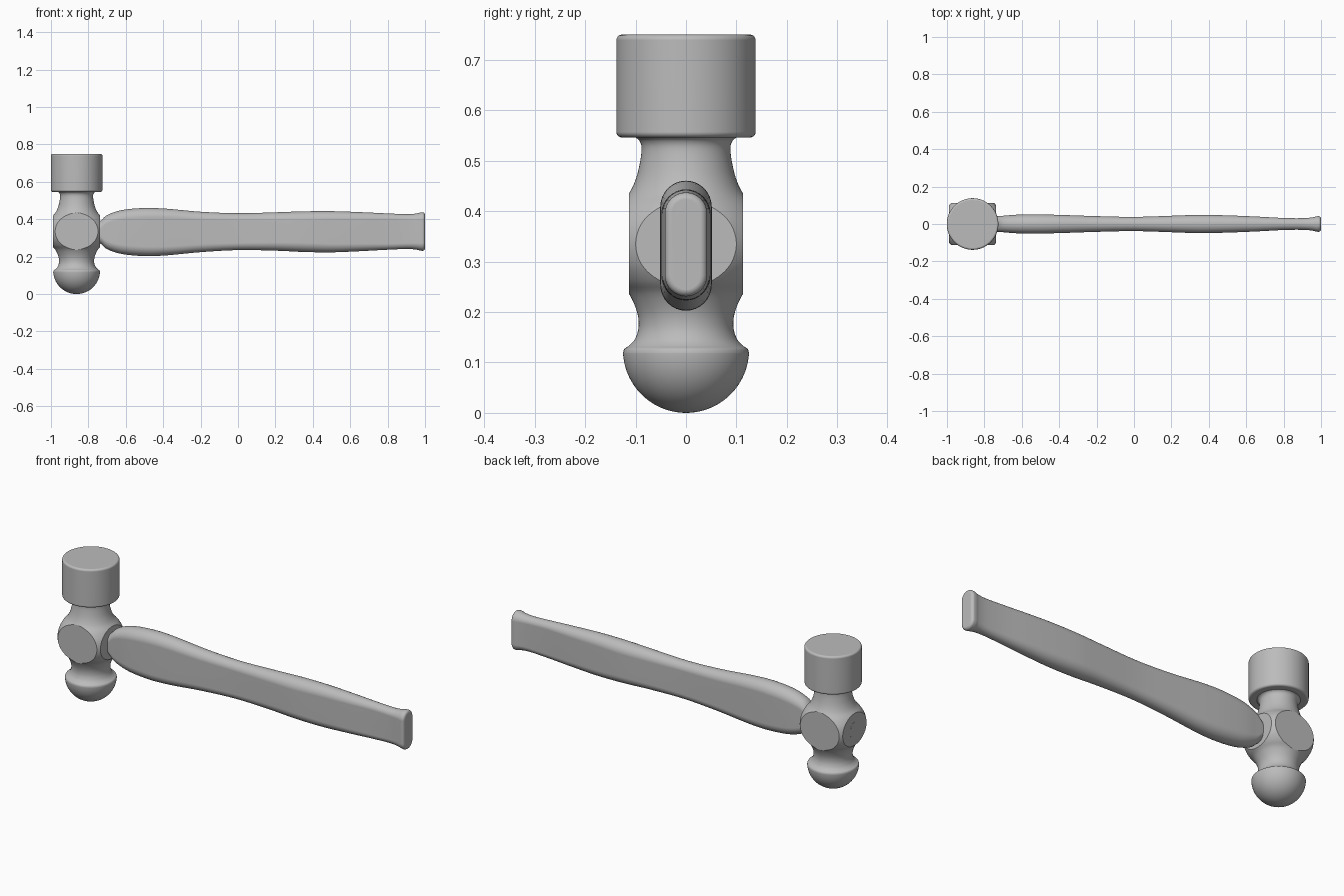
import bpy, bmesh
from math import sin, cos, pi, radians
from mathutils import Vector

if "Cube" in bpy.data.objects:
    bpy.data.objects.remove(bpy.data.objects["Cube"], do_unlink=True)

steel = bpy.data.materials.new("plain grey")
steel.use_nodes = True
GREY = (0.5, 0.5, 0.5, 1)
steel.diffuse_color = GREY
steel.node_tree.nodes["Principled BSDF"].inputs["Base Color"].default_value = GREY

HEAD_X = -0.863


def smooth_path(pts, steps):
    """Catmull-Rom curve through tuples of any length."""
    pts = [Vector(p) for p in pts]
    pts = [2 * pts[0] - pts[1]] + pts + [2 * pts[-1] - pts[-2]]
    out = []
    for a, b, c, d in zip(pts, pts[1:], pts[2:], pts[3:]):
        for i in range(steps):
            t = i / steps
            out.append(0.5 * (2 * b + (c - a) * t + (2 * a - 5 * b + 4 * c - d) * t * t
                              + (3 * b - a - 3 * c + d) * t ** 3))
    return out + [pts[-2]]


def loft(bm, rings):
    """Skin a list of closed rings and cap both ends."""
    rows = [[bm.verts.new(p) for p in ring] for ring in rings]
    n = len(rows[0])
    for a, b in zip(rows, rows[1:]):
        for i in range(n):
            j = (i + 1) % n
            bm.faces.new((a[i], a[j], b[j], b[i]))
    bm.faces.new(rows[0][::-1])
    bm.faces.new(rows[-1])


def finish(bm, name):
    bmesh.ops.recalc_face_normals(bm, faces=bm.faces)
    mesh = bpy.data.meshes.new(name)
    bm.to_mesh(mesh)
    bm.free()
    obj = bpy.data.objects.new(name, mesh)
    bpy.context.collection.objects.link(obj)
    mesh.materials.append(steel)
    bpy.ops.object.select_all(action='DESELECT')
    obj.select_set(True)
    bpy.context.view_layer.objects.active = obj
    bpy.ops.object.shade_smooth_by_angle(angle=radians(25))
    normals = obj.modifiers.new("flat_face_normals", 'WEIGHTED_NORMAL')
    normals.keep_sharp = True
    return obj


# Hammer head: turned profile (radius, height) of ball, waist, body, neck and face
BALL, FACE, EDGE, TOP, UNDER = 0.125, 0.138, 0.011, 0.75, 0.546
profile = [(BALL * sin(a), BALL - BALL * cos(a))
           for a in (pi / 2 * (i + 0.15) / 20 for i in range(19))]
profile += smooth_path([(BALL, 0.118), (0.122, 0.127), (0.112, 0.134), (0.101, 0.147),
                        (0.094, 0.17), (0.097, 0.2), (0.113, 0.236), (0.136, 0.262),
                        (0.154, 0.295), (0.161, 0.335), (0.154, 0.375), (0.136, 0.408),
                        (0.113, 0.435), (0.099, 0.465), (0.091, 0.498), (0.088, 0.525),
                        (0.092, 0.539), (0.1, UNDER)], 4)
quarter = [pi / 2 * i / 5 for i in range(6)]
profile += [(FACE - EDGE + EDGE * sin(a), UNDER + EDGE - EDGE * cos(a)) for a in quarter]
profile += [(FACE - EDGE + EDGE * cos(a), TOP - EDGE + EDGE * sin(a)) for a in quarter]

SIDES = 80
bm = bmesh.new()
loft(bm, [[(HEAD_X + r * cos(2 * pi * i / SIDES), r * sin(2 * pi * i / SIDES), z)
           for i in range(SIDES)] for r, z in profile])

# Four ground flats around the body only
for axis, dist in (((1, 0, 0), 0.126), ((0, 1, 0), 0.113)):
    for side in (1, -1):
        normal = Vector(axis) * side
        body = [f for f in bm.faces if 0.2 < f.calc_center_median().z < 0.5]
        geom = body + list({e for f in body for e in f.edges}) + list({v for f in body for v in f.verts})
        bmesh.ops.bisect_plane(bm, geom=geom, plane_co=Vector((HEAD_X, 0, 0)) + normal * dist,
                               plane_no=normal, clear_outer=True, dist=1e-6)
        bmesh.ops.holes_fill(bm, edges=[e for e in bm.edges if e.is_boundary], sides=0)
finish(bm, "hammer_head")

# Handle: stations of (x, top, bottom, half thickness)
stations = smooth_path([
    (-0.8, 0.375, 0.285, 0.036), (-0.74, 0.388, 0.272, 0.041), (-0.7, 0.422, 0.24, 0.044),
    (-0.62, 0.449, 0.214, 0.05), (-0.5, 0.46, 0.203, 0.051), (-0.38, 0.456, 0.207, 0.048),
    (-0.2, 0.44, 0.224, 0.042), (0, 0.432, 0.235, 0.038), (0.2, 0.437, 0.232, 0.044),
    (0.35, 0.442, 0.225, 0.049), (0.5, 0.443, 0.223, 0.046), (0.65, 0.438, 0.229, 0.04),
    (0.8, 0.431, 0.237, 0.032), (0.9, 0.427, 0.241, 0.031), (0.95, 0.43, 0.238, 0.035),
    (0.975, 0.436, 0.232, 0.041)], 5)
# Rounded butt end
for a in quarter:
    inset = 0.014 * (1 - cos(a))
    stations.append((0.986 + 0.014 * sin(a), 0.437 - inset, 0.231 + inset, 0.042 - inset))


def stadium(x, top, bottom, half, n=16):
    ring = []
    for start, centre in ((0, top - half), (pi, bottom + half)):
        for i in range(n + 1):
            a = start + pi * i / n
            ring.append((x, half * cos(a), centre + half * sin(a)))
    return ring


bm = bmesh.new()
loft(bm, [stadium(*s) for s in stations])
finish(bm, "handle")

# Handle tenon showing flush in the far flat of the head
bm = bmesh.new()
loft(bm, [stadium(x, 0.375, 0.285, 0.036) for x in (HEAD_X - 0.127, -0.79)])
finish(bm, "handle_tenon")
